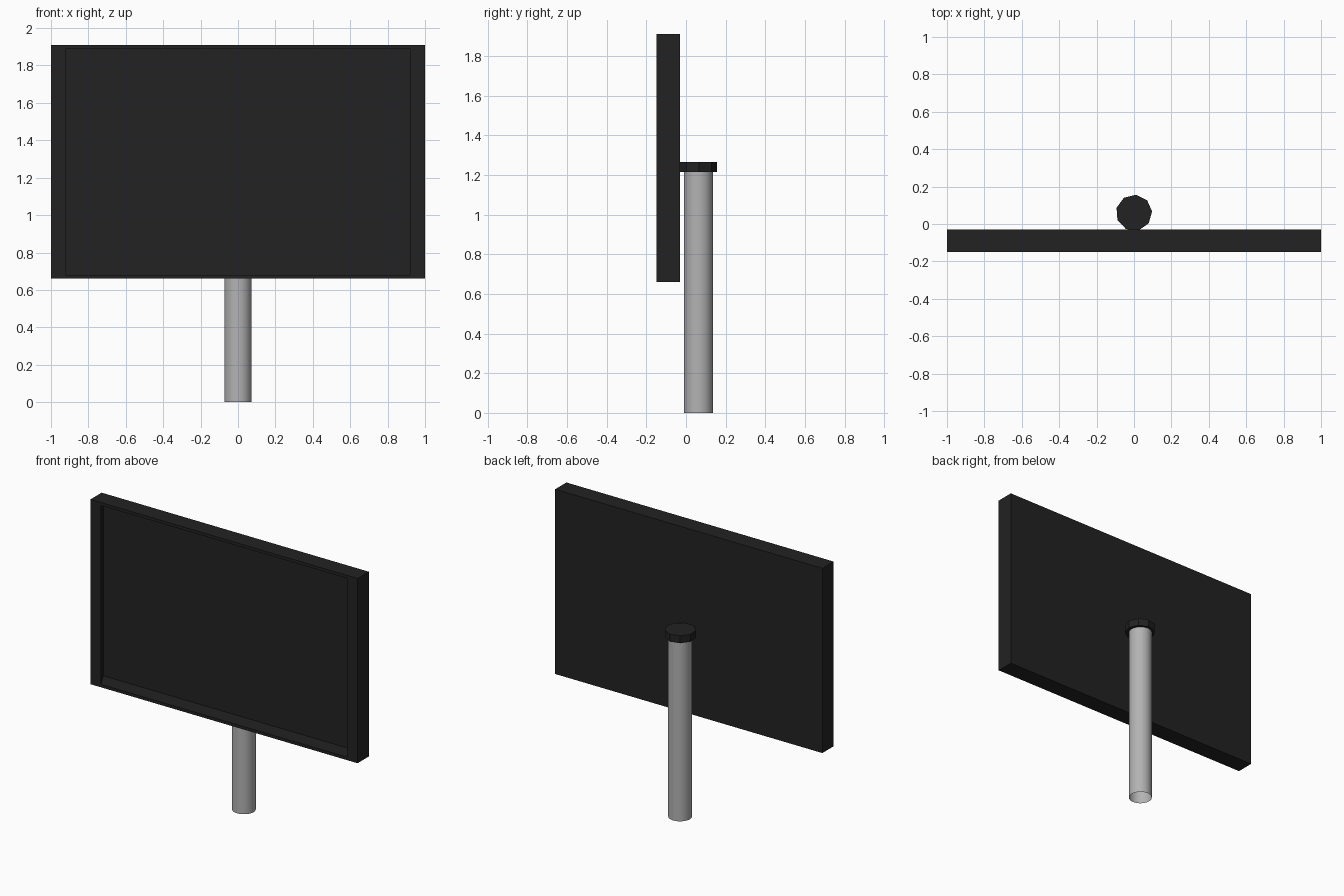
import bpy
import bmesh
import math
from mathutils import Matrix

if "Cube" in bpy.data.objects:
    bpy.data.objects.remove(bpy.data.objects["Cube"], do_unlink=True)


def make_material(name, value):
    mat = bpy.data.materials.new(name)
    mat.use_nodes = True
    colour = (value, value, value, 1)
    mat.diffuse_color = colour
    mat.node_tree.nodes["Principled BSDF"].inputs["Base Color"].default_value = colour
    return mat


def finish(name, bm, mat):
    mesh = bpy.data.meshes.new(name)
    bm.to_mesh(mesh)
    bm.free()
    mesh.materials.append(mat)
    obj = bpy.data.objects.new(name, mesh)
    bpy.context.collection.objects.link(obj)
    return obj


def cylinder(name, mat, sides, radius, y, z0, z1, turn=0, capped=True):
    bm = bmesh.new()
    place = Matrix.Translation((0, y, (z0 + z1) / 2)) @ Matrix.Rotation(turn, 4, "Z")
    bmesh.ops.create_cone(bm, cap_ends=capped, segments=sides, radius1=radius,
                          radius2=radius, depth=z1 - z0, matrix=place)
    return finish(name, bm, mat)


black = make_material("matte black", 0.016)
grey = make_material("light grey metal", 0.45)

# Sign box: nested rectangles from the back, round the rim, to the recess floor
FRONT, BACK, FLOOR = -0.15, -0.03, -0.04
BOTTOM, TOP, WALL = 0.66, 1.91, 0.02
loops = [(1, 0, BACK), (1, 0, FRONT), (0.92, WALL, FRONT), (0.98, WALL, FLOOR)]
bm = bmesh.new()
rings = []
for half, inset, y in loops:
    low, high = BOTTOM + inset, TOP - inset
    corners = [(-half, low), (half, low), (half, high), (-half, high)]
    rings.append([bm.verts.new((x, y, z)) for x, z in corners])
for a, b in zip(rings, rings[1:]):
    for i in range(4):
        j = (i + 1) % 4
        bm.faces.new((a[i], a[j], b[j], b[i]))
bm.faces.new(rings[0])
bm.faces.new(rings[-1])
bmesh.ops.recalc_face_normals(bm, faces=bm.faces)
finish("sign_box", bm, black)

# Open tube post with a faceted cap
post = cylinder("post", grey, 32, 0.073, 0.063, 0, 1.22, capped=False)
cap = cylinder("post_cap", black, 9, 0.097, 0.06, 1.215, 1.265, turn=math.radians(-6))

# Smooth the round post only
bpy.context.view_layer.objects.active = post
post.select_set(True)
bpy.ops.object.shade_smooth_by_angle(angle=math.radians(30))
post.select_set(False)
